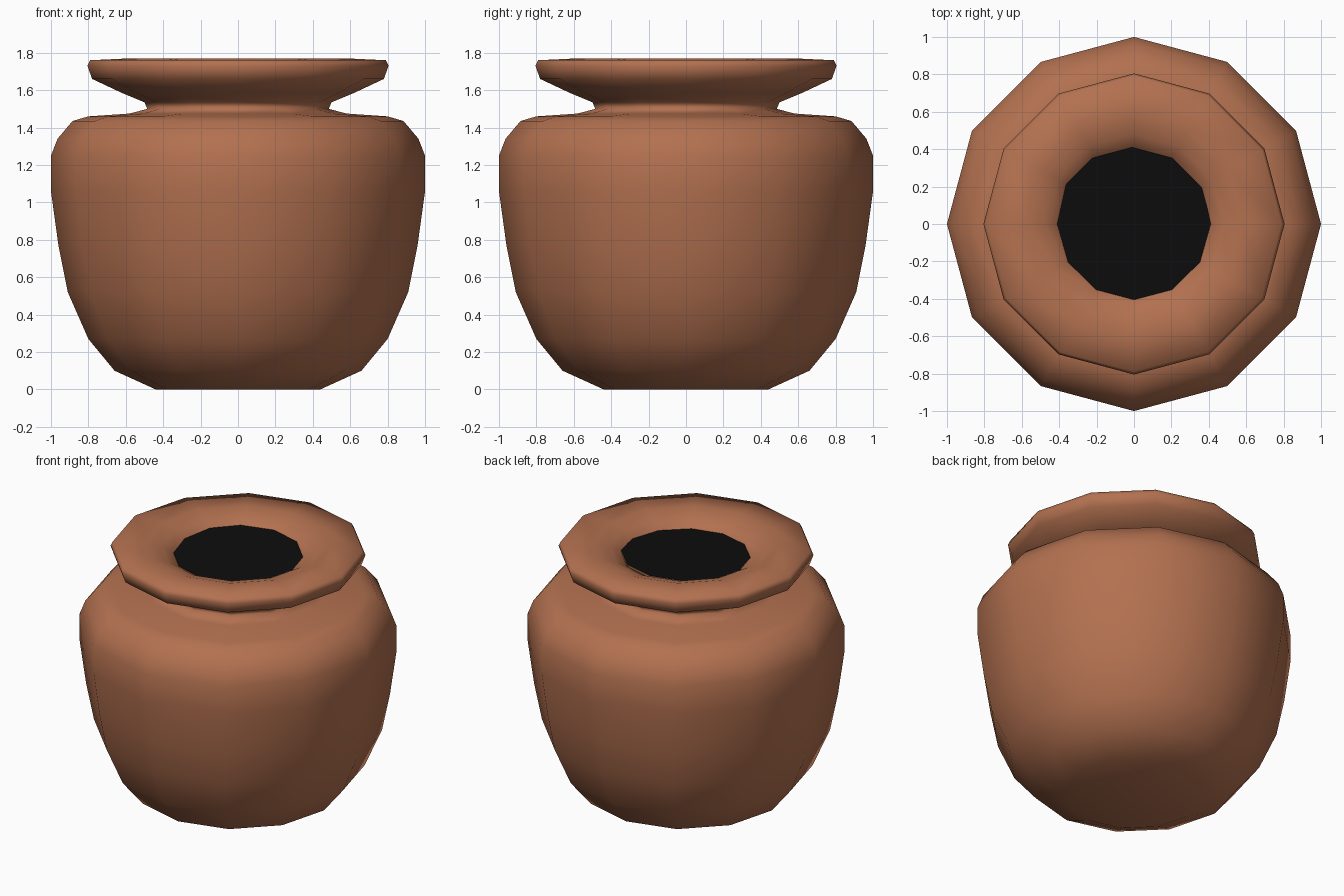
import bpy, bmesh, math

if "Cube" in bpy.data.objects:
    bpy.data.objects.remove(bpy.data.objects["Cube"])

SIDES = 12


def material(name, rgb):
    m = bpy.data.materials.new(name)
    m.diffuse_color = (*rgb, 1)
    m.use_nodes = True
    m.node_tree.nodes["Principled BSDF"].inputs["Base Color"].default_value = m.diffuse_color
    return m


def lathe(name, profile, mat, cap_start=False, cap_end=False):
    """Revolve a (radius, z) profile into a twelve-sided shell."""
    bm = bmesh.new()
    rings = []
    for r, z in profile:
        rings.append([bm.verts.new((r * math.cos(2 * math.pi * i / SIDES),
                                    r * math.sin(2 * math.pi * i / SIDES), z))
                      for i in range(SIDES)])
    for a, b in zip(rings, rings[1:]):
        for i in range(SIDES):
            j = (i + 1) % SIDES
            bm.faces.new((a[i], a[j], b[j], b[i]))
    if cap_start:
        bm.faces.new(rings[0][::-1])
    if cap_end:
        bm.faces.new(rings[-1])
    for f in bm.faces:
        f.smooth = True
    me = bpy.data.meshes.new(name)
    bm.to_mesh(me)
    bm.free()
    me.materials.append(mat)
    ob = bpy.data.objects.new(name, me)
    bpy.context.collection.objects.link(ob)
    return ob


clay = material("terracotta", (0.45, 0.165, 0.08))
dark = material("dark_inside", (0.004, 0.004, 0.004))

# Body, shoulder, neck, flared rim and inner funnel in one profile
lathe("pot", [
    (0.44, 0.0), (0.66, 0.10), (0.80, 0.27), (0.91, 0.52), (0.96, 0.77),
    (1.0, 1.06), (1.0, 1.25), (0.965, 1.34), (0.885, 1.435), (0.80, 1.46),
    (0.58, 1.475), (0.485, 1.50), (0.50, 1.535), (0.62, 1.585), (0.78, 1.66),
    (0.805, 1.73), (0.79, 1.76), (0.58, 1.77), (0.48, 1.74), (0.41, 1.70),
    (0.38, 1.64)], clay, cap_start=True)

# Dark opening, tilted a touch so it meets the funnel unevenly
mouth = lathe("dark_opening", [(0.43, 0.0)], dark, cap_end=True)
mouth.location = (-0.01, -0.02, 1.70)
mouth.rotation_euler = (math.radians(1.5), 0, 0)
